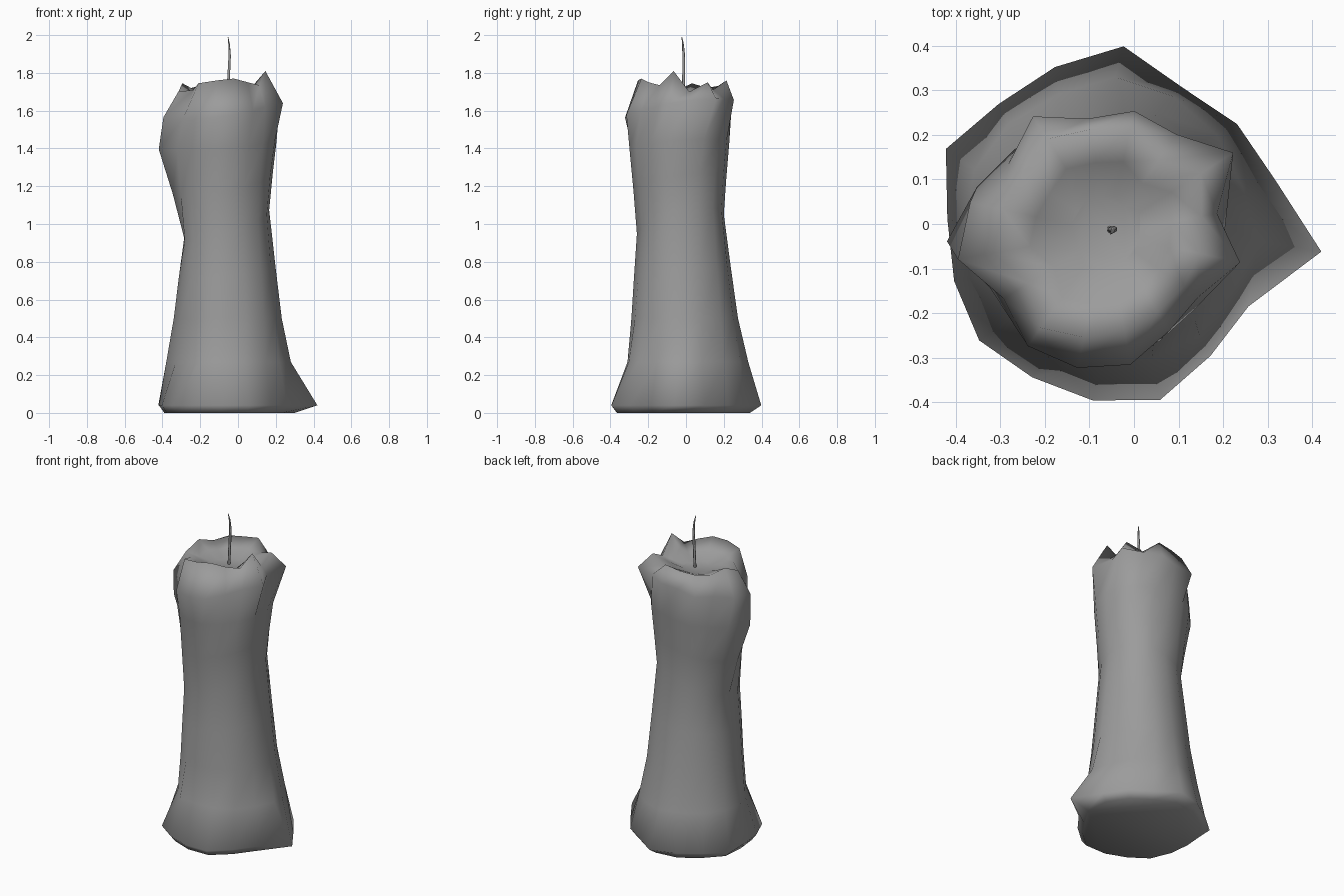
import bpy, bmesh, math

if "Cube" in bpy.data.objects:
    bpy.data.objects.remove(bpy.data.objects["Cube"])

N = 16
CX, CY = -0.06, -0.02

# radii around the candle axis, every 22.5 degrees counted from near +x
BASE = [.482, .395, .38, .367, .42, .39, .378, .408,
        .36, .36, .375, .365, .377, .393, .36, .357]
SKIRT = [.34, .32, .33, .34, .35, .33, .33, .33,
         .32, .285, .285, .31, .29, .30, .31, .31]
WAIST = [.225, .225, .23, .225, .22, .23, .235, .23,
         .225, .24, .25, .24, .24, .23, .235, .23]
BULGE = [.265, .265, .265, .25, .25, .27, .28, .31,
         .36, .29, .28, .28, .28, .27, .26, .27]
SHOULDER = [.25, .335, .27, .28, .26, .31, .27, .315,
            .34, .275, .31, .31, .30, .26, .25, .305]
RIM = [.215, .25, .20, .24, .235, .25, .23, .24,
       .26, .21, .26, .24, .22, .21, .21, .21]
RIM_Z = [1.70, 1.75, 1.71, 1.76, 1.745, 1.735, 1.72, 1.745,
         1.70, 1.71, 1.745, 1.76, 1.77, 1.75, 1.735, 1.81]


def mix(a, b, t):
    return [p + (q - p) * t for p, q in zip(a, b)]


def add_ring(bm, radii, heights, twist):
    ring = []
    for k in range(N):
        a = 2 * math.pi * k / N + math.radians(twist)
        ring.append(bm.verts.new((CX + radii[k] * math.cos(a),
                                  CY + radii[k] * math.sin(a), heights[k])))
    return ring


def level(z, tilt=0.0):
    # ring heights, raised by tilt towards the back right
    return [z + tilt * math.cos(2 * math.pi * k / N - math.radians(35)) for k in range(N)]


# candle body: sagging wax rings (radii, heights, twist), irregular rim, hollow top
rings = [
    ([min(r * 0.92, 0.36) for r in BASE], level(0), -5),
    (BASE, level(0.04), -5),
    (SKIRT, level(0.27), -3),
    (mix(SKIRT, WAIST, 0.42), level(0.5), 0),
    (mix(SKIRT, WAIST, 0.7), level(0.74, 0.03), 0),
    (WAIST, level(1.0, 0.09), 0),
    (mix(WAIST, BULGE, 0.45), level(1.21, 0.06), 0),
    (BULGE, level(1.42, 0.03), 3),
    (SHOULDER, level(1.61, 0.055), 10),
    (RIM, RIM_Z, 10),
    ([r * 0.68 for r in RIM], mix(RIM_Z, level(1.67), 0.55), 10),
    ([r * 0.35 for r in RIM], level(1.67), 10),
]
bm = bmesh.new()
loops = [add_ring(bm, *ring) for ring in rings]
for lo, hi in zip(loops, loops[1:]):
    for k in range(N):
        j = (k + 1) % N
        bm.faces.new((lo[k], lo[j], hi[j], hi[k]))
bm.faces.new(loops[0][::-1])
bm.faces.new(loops[-1])
for f in bm.faces:
    f.smooth = True
mesh = bpy.data.meshes.new("candle_body")
bm.to_mesh(mesh)
bm.free()
body = bpy.data.objects.new("candle_body", mesh)
bpy.context.collection.objects.link(body)

# wick: thin tapering bent curve
curve = bpy.data.curves.new("wick", 'CURVE')
curve.dimensions = '3D'
curve.bevel_depth = 0.008
curve.bevel_resolution = 1
curve.use_fill_caps = True
path = [(-.055, -.012, 1.65, 1), (-.05, -.012, 1.77, 1),
        (-.044, -.012, 1.89, .9), (-.047, -.016, 1.95, .6),
        (-.053, -.022, 1.99, .2)]
spline = curve.splines.new('POLY')
spline.points.add(len(path) - 1)
for p, (x, y, z, r) in zip(spline.points, path):
    p.co = (x, y, z, 1)
    p.radius = r
spline.use_smooth = True
wick = bpy.data.objects.new("wick", curve)
bpy.context.collection.objects.link(wick)

# dark grey wax
wax = bpy.data.materials.new("wax_grey")
wax.diffuse_color = (0.33, 0.33, 0.33, 1)
wax.use_nodes = True
wax.node_tree.nodes["Principled BSDF"].inputs["Base Color"].default_value = wax.diffuse_color
mesh.materials.append(wax)
curve.materials.append(wax)
